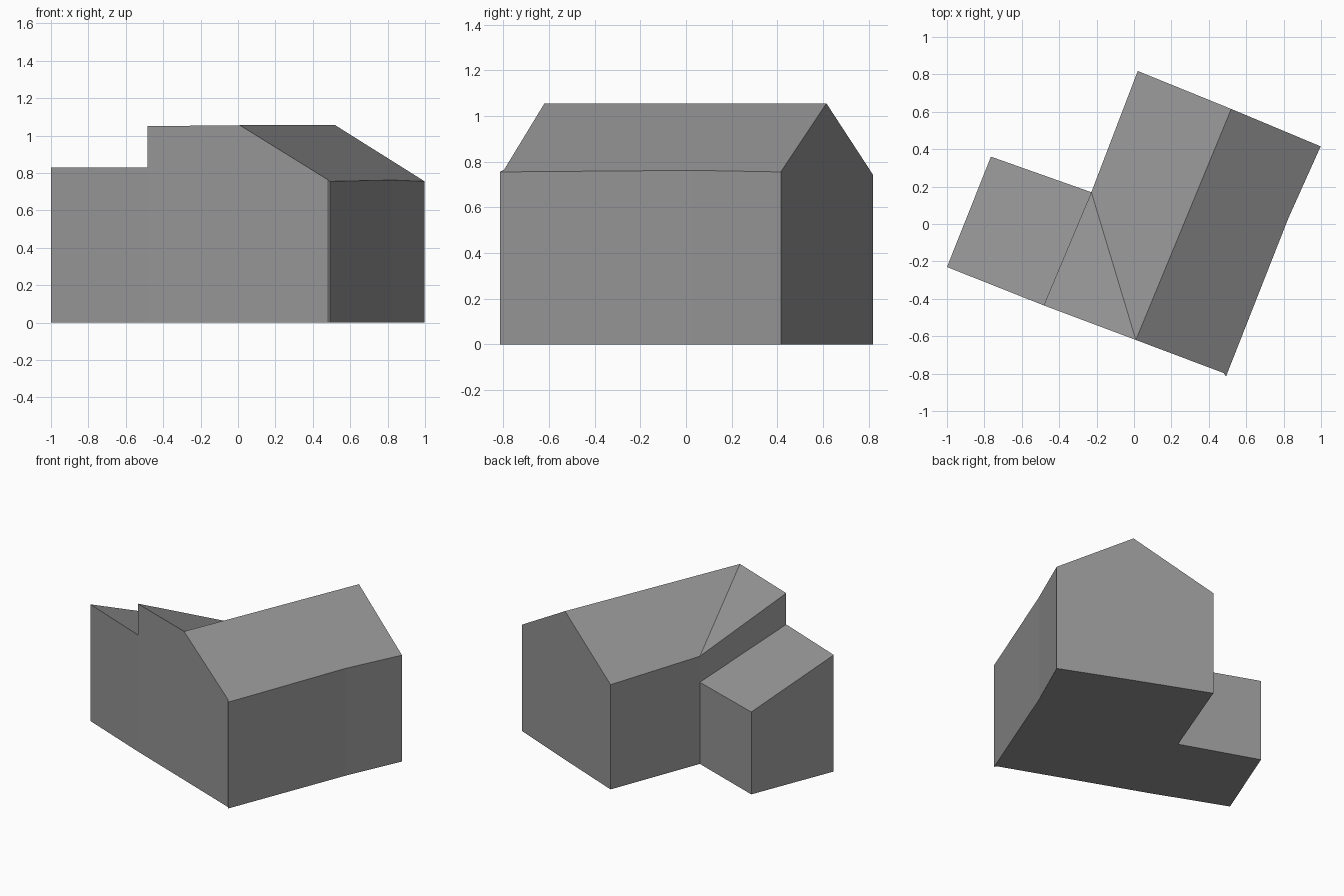
import bpy
import bmesh

cube = bpy.data.objects.get("Cube")
if cube:
    bpy.data.objects.remove(cube, do_unlink=True)

grey = bpy.data.materials.new("plain_grey")
grey.use_nodes = True
colour = (0.3, 0.3, 0.3, 1)
grey.diffuse_color = colour
grey.node_tree.nodes["Principled BSDF"].inputs["Base Color"].default_value = colour


def block(name, eaves):
    """Solid standing on the ground, with a sloping top through the given points."""
    bm = bmesh.new()
    top = [bm.verts.new(p) for p in eaves]
    base = [bm.verts.new((x, y, 0)) for x, y, z in eaves]
    bm.faces.new(top)
    bm.faces.new(base[::-1])
    for i in range(len(eaves)):
        j = (i + 1) % len(eaves)
        bm.faces.new((base[i], base[j], top[j], top[i]))
    bmesh.ops.recalc_face_normals(bm, faces=bm.faces)
    mesh = bpy.data.meshes.new(name)
    bm.to_mesh(mesh)
    bm.free()
    mesh.materials.append(grey)
    bpy.context.collection.objects.link(bpy.data.objects.new(name, mesh))


# Shared corners of the roofs
ridge_front = (0.01, -0.62, 1.055)
ridge_back = (0.52, 0.615, 1.055)
inner_corner = (-0.228, 0.17, 0.765)
step_front = (-0.483, -0.435, 1.05)


def lowered(point, height):
    return (point[0], point[1], height)


# Main hall, split along its ridge
block("hall_left_half", [
    ridge_front, (0.48, -0.797, 0.764), (0.492, -0.815, 0.755),
    (0.825, 0.03, 0.762), (0.998, 0.415, 0.755), ridge_back])
block("hall_right_half", [
    ridge_front, ridge_back, (0.02, 0.818, 0.744), inner_corner])

# Wedge joining the hall to the side wing
block("joining_wedge", [step_front, ridge_front, inner_corner])

# Lower lean-to wing
block("lean_to_wing", [
    (-1.0, -0.23, 0.828), lowered(step_front, 0.828),
    lowered(inner_corner, 0.58), (-0.765, 0.36, 0.585)])
